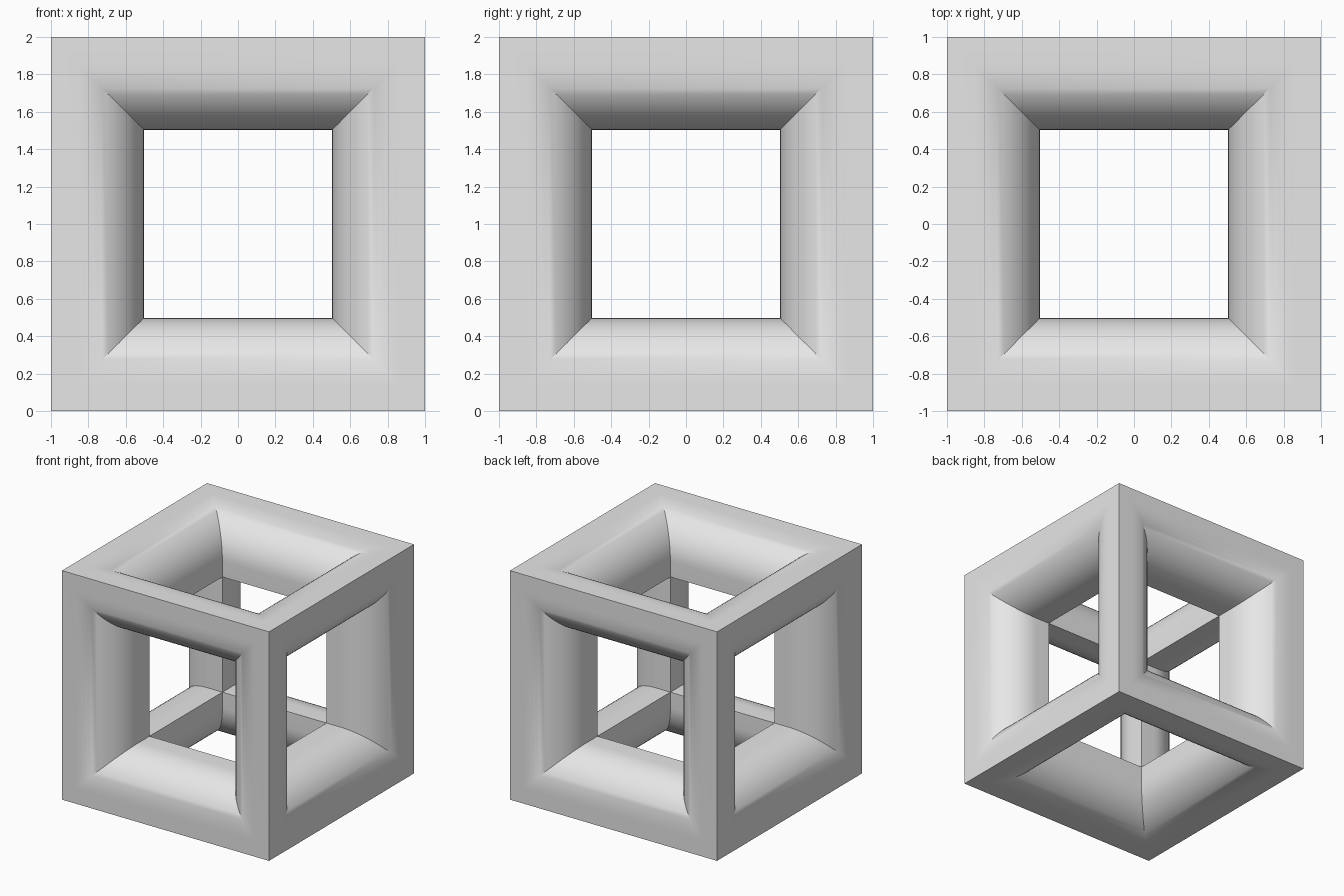
import bpy
import bmesh
import math
from mathutils import Matrix, Vector

default = bpy.data.objects.get("Cube")
if default:
    bpy.data.objects.remove(default, do_unlink=True)

BAR = 0.497      # bar thickness
RADIUS = 0.36    # rounding of the opening rims
SEGMENTS = 16

grey = bpy.data.materials.new("light grey")
grey.use_nodes = True
grey.diffuse_color = (0.8, 0.8, 0.8, 1)
grey.node_tree.nodes["Principled BSDF"].inputs["Base Color"].default_value = (0.8, 0.8, 0.8, 1)

# Rim profile as (inset, depth): flat face, quarter round, flat inner wall
profile = [(0, 0)]
for i in range(SEGMENTS + 1):
    a = math.pi / 2 * i / SEGMENTS
    profile.append((BAR - RADIUS + RADIUS * math.sin(a), RADIUS * (1 - math.cos(a))))
profile.append((BAR, BAR))

# One square funnel per side, turned onto all six sides of the cube
turns = [Matrix.Rotation(math.pi / 2 * k, 3, 'X') for k in range(4)]
turns += [Matrix.Rotation(math.pi / 2 * k, 3, 'Y') for k in (1, 3)]
corners = [(1, 1), (-1, 1), (-1, -1), (1, -1)]

bm = bmesh.new()
for turn in turns:
    rings = []
    for inset, depth in profile:
        h = 1 - inset
        rings.append([bm.verts.new(turn @ Vector((x * h, y * h, 1 - depth))) for x, y in corners])
    for outer, inner in zip(rings, rings[1:]):
        for k in range(4):
            n = (k + 1) % 4
            bm.faces.new((outer[k], outer[n], inner[n], inner[k]))
bmesh.ops.remove_doubles(bm, verts=bm.verts, dist=0.0001)
bmesh.ops.recalc_face_normals(bm, faces=bm.faces)

mesh = bpy.data.meshes.new("cube_frame")
bm.to_mesh(mesh)
bm.free()
mesh.materials.append(grey)
frame = bpy.data.objects.new("cube_frame", mesh)
frame.location.z = 1
bpy.context.collection.objects.link(frame)

# Smooth rims with crisp corners
bpy.ops.object.select_all(action='DESELECT')
frame.select_set(True)
bpy.context.view_layer.objects.active = frame
bpy.ops.object.shade_smooth_by_angle(angle=math.radians(30))
